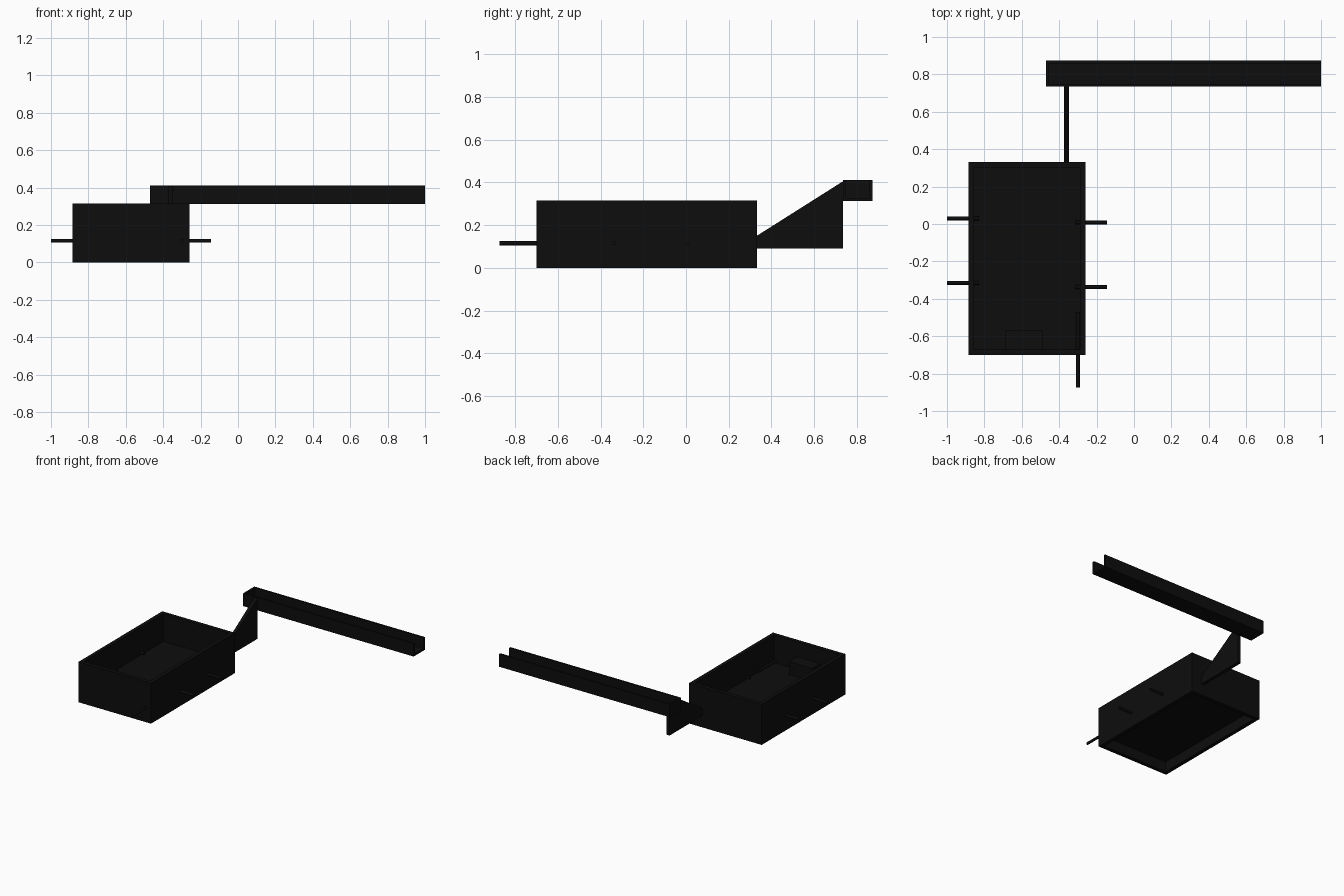
import bpy, bmesh, math
from mathutils import Vector

if "Cube" in bpy.data.objects:
    bpy.data.objects.remove(bpy.data.objects["Cube"])

mat = bpy.data.materials.new("black_finish")
mat.diffuse_color = (0.004, 0.004, 0.004, 1)
mat.use_nodes = True
mat.node_tree.nodes["Principled BSDF"].inputs["Base Color"].default_value = mat.diffuse_color


def finish(name, bm):
    bmesh.ops.recalc_face_normals(bm, faces=bm.faces)
    me = bpy.data.meshes.new(name)
    bm.to_mesh(me)
    bm.free()
    me.materials.append(mat)
    ob = bpy.data.objects.new(name, me)
    bpy.context.collection.objects.link(ob)
    return ob


def prism(name, pts, direction):
    """Extrude a closed planar outline along a direction."""
    bm = bmesh.new()
    face = bm.faces.new([bm.verts.new(p) for p in pts])
    ext = bmesh.ops.extrude_face_region(bm, geom=[face])
    moved = [g for g in ext["geom"] if isinstance(g, bmesh.types.BMVert)]
    bmesh.ops.translate(bm, verts=moved, vec=direction)
    return finish(name, bm)


def box(name, lo, hi):
    x0, y0, z0 = lo
    x1, y1, z1 = hi
    return prism(name, [(x0, y0, z0), (x1, y0, z0), (x1, y1, z0), (x0, y1, z0)],
                 (0, 0, z1 - z0))


def rod(name, a, b, r=0.01):
    a, b = Vector(a), Vector(b)
    bm = bmesh.new()
    bmesh.ops.create_cone(bm, cap_ends=True, segments=16, radius1=r, radius2=r,
                          depth=(b - a).length)
    ob = finish(name, bm)
    ob.location = (a + b) / 2
    ob.rotation_mode = 'QUATERNION'
    ob.rotation_quaternion = (b - a).to_track_quat('Z', 'Y')
    return ob


# Box dimensions
X0, X1, Y0, Y1, H, T = -0.885, -0.26, -0.70, 0.332, 0.315, 0.03


def inset_box(name, z0, z1):
    box(name, (X0 + T, Y0 + T, z0), (X1 - T, Y1 - T, z1))
    return bpy.data.objects[name]


# Tray: walls with a raised floor, hollow above and below
tray = box("tray", (X0, Y0, 0), (X1, Y1, H))
for name, z0, z1 in (("upper_cutter", 0.10, 0.5), ("lower_cutter", -0.1, 0.08)):
    cutter = inset_box(name, z0, z1)
    cutter.hide_render = True
    cutter.hide_viewport = True
    mod = tray.modifiers.new(name, 'BOOLEAN')
    mod.operation = 'DIFFERENCE'
    mod.solver = 'EXACT'
    mod.object = cutter
bpy.context.view_layer.update()
mesh = bpy.data.meshes.new_from_object(
    tray.evaluated_get(bpy.context.evaluated_depsgraph_get()))
tray.modifiers.clear()
tray.data = mesh
for name in ("upper_cutter", "lower_cutter"):
    bpy.data.objects.remove(bpy.data.objects[name])

# Pegs through the side walls and the front wall
for y in (0.03, -0.315):
    rod("left_peg", (-1.0, y, 0.115), (-0.83, y, 0.115))
for y in (0.008, -0.337):
    rod("right_peg", (-0.315, y, 0.115), (-0.145, y, 0.115))
rod("front_peg", (-0.3, -0.873, 0.115), (-0.3, -0.47, 0.115))

# Small block inside the front wall
box("inner_block", (-0.69, Y0 + T, 0.10), (-0.49, -0.57, 0.20))

# Sloped bracket behind the tray
prism("bracket", [(-0.373, Y1, 0.09), (-0.373, 0.735, 0.09),
                  (-0.373, 0.735, 0.405), (-0.373, Y1, 0.15)], (0.026, 0, 0))

# Trough: U-shaped section, open at the right end, capped at the left
A, B, C, D, W = 0.735, 0.873, 0.312, 0.412, 0.014
profile = [(A, D), (A, C), (B, C), (B, D), (B - W, D), (B - W, C + W),
           (A + W, C + W), (A + W, D)]
prism("trough", [(-0.47, y, z) for y, z in profile], (1.47, 0, 0))
box("trough_end_cap", (-0.47, A + W, C + W), (-0.456, B - W, D))
